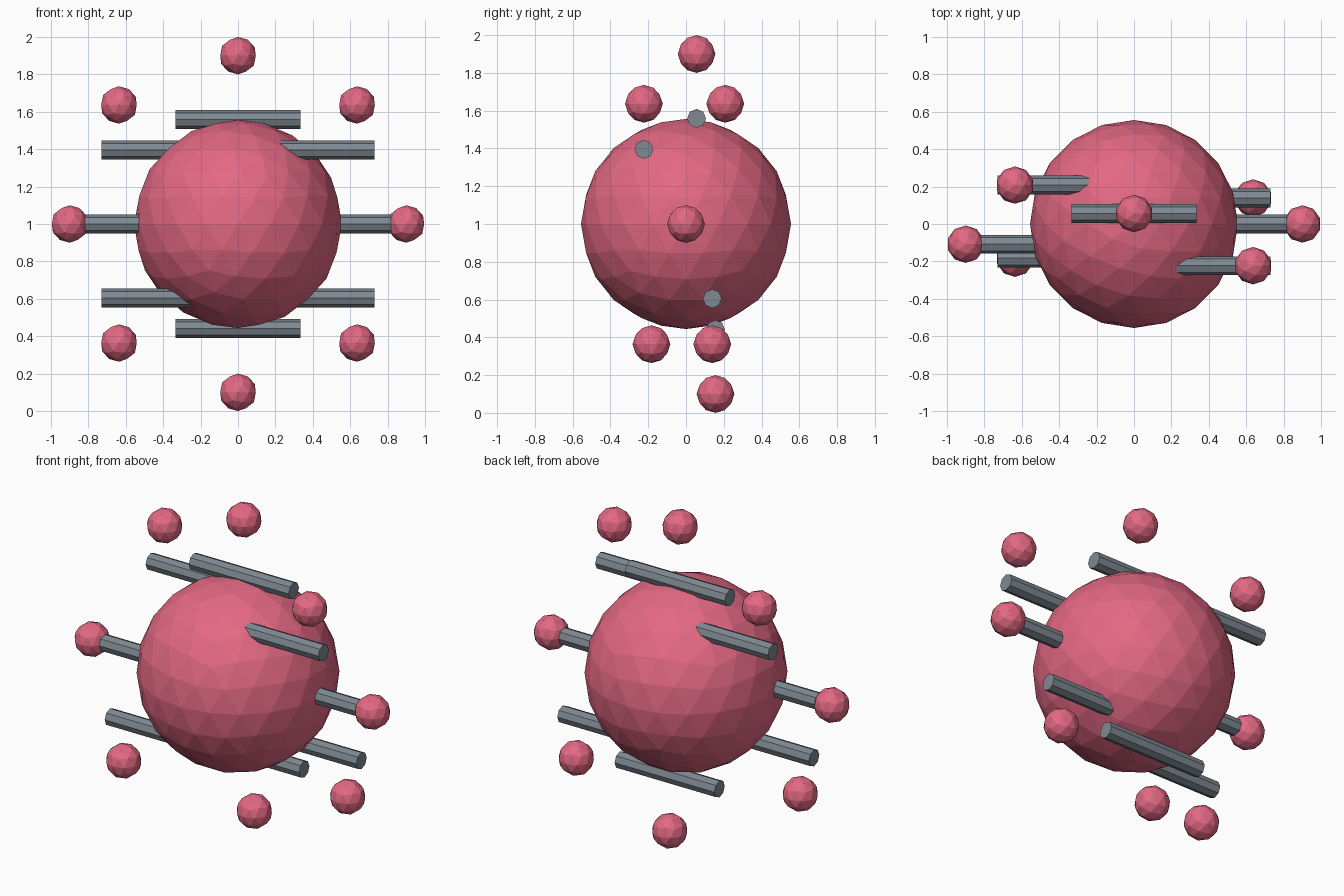
import bpy
from math import cos, sin, radians, pi

if "Cube" in bpy.data.objects:
    bpy.data.objects.remove(bpy.data.objects["Cube"])

CENTRE_Z = 1.0


def material(name, rgb):
    m = bpy.data.materials.new(name)
    m.diffuse_color = (*rgb, 1)
    m.use_nodes = True
    m.node_tree.nodes["Principled BSDF"].inputs["Base Color"].default_value = m.diffuse_color
    return m


red = material("red", (0.77, 0.14, 0.23))
grey = material("grey", (0.21, 0.25, 0.29))


def finish(name, mat):
    ob = bpy.context.object
    ob.name = name
    ob.data.materials.append(mat)


def ball(name, radius, subdivisions, loc):
    bpy.ops.mesh.primitive_ico_sphere_add(
        radius=radius, subdivisions=subdivisions, location=loc)
    finish(name, red)


def rod(name, loc):
    bpy.ops.mesh.primitive_cylinder_add(
        vertices=8, radius=0.05, depth=0.667, location=loc, rotation=(0, pi / 2, 0))
    finish(name, grey)


# Central faceted body
ball("core", 0.556, 3, (0, 0, CENTRE_Z))

# Ring of eight rods and tip balls, each pair shifted in depth
depths = [0.0, -0.223, 0.056, 0.208, -0.108, -0.183, 0.156, 0.139]
for i, y in enumerate(depths):
    # counter-clockwise from +x, seen from the front
    a = radians(45 * i)
    rod(f"rod_{i + 1}", (0.559 * cos(a), y, CENTRE_Z + 0.559 * sin(a)))
    ball(f"tip_ball_{i + 1}", 0.1, 2, (0.9 * cos(a), y, CENTRE_Z + 0.9 * sin(a)))
